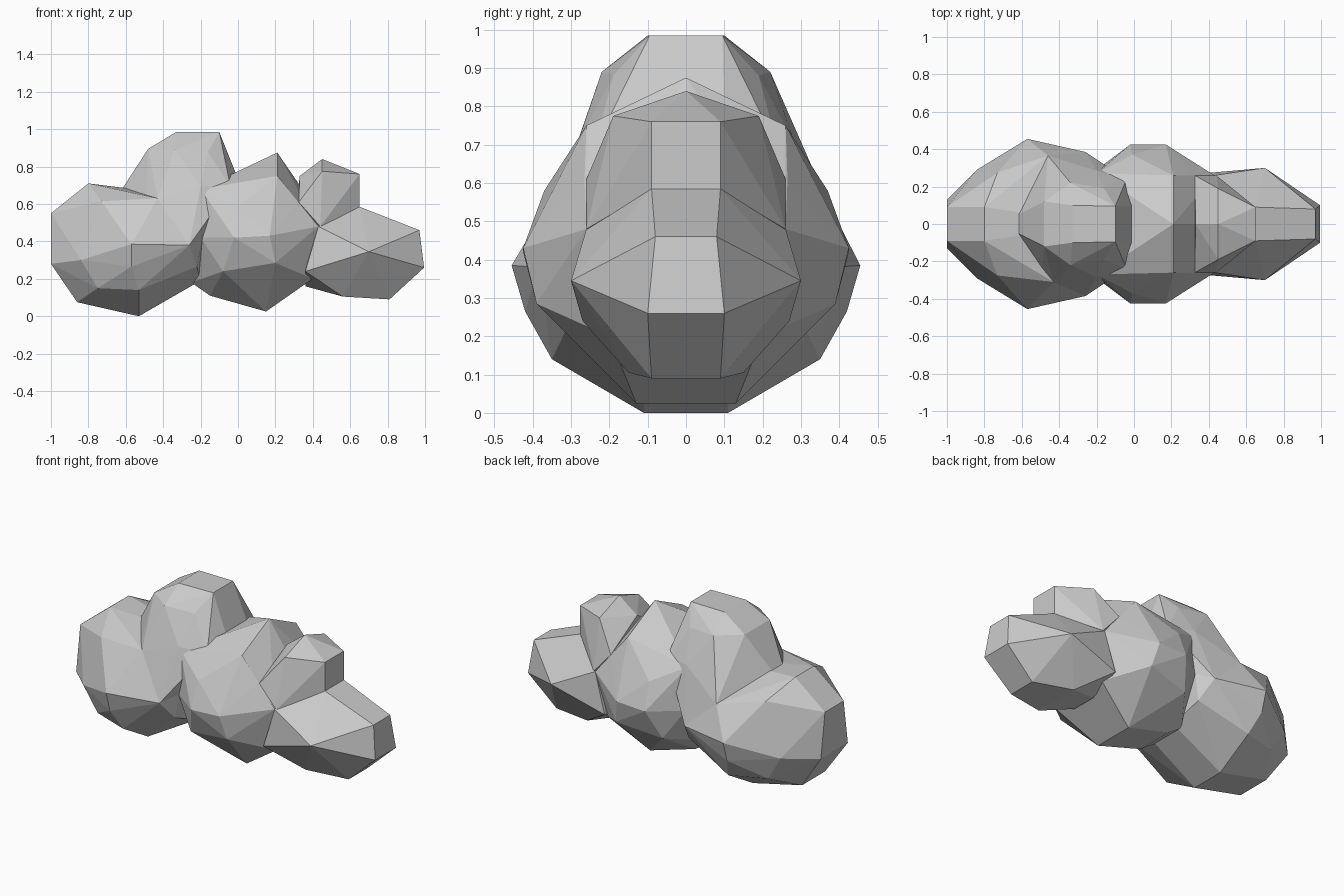
import bpy, bmesh


def lump(name, half, single=()):
    """Faceted lump: convex hull of points mirrored across y = 0, plus one-sided ones."""
    bm = bmesh.new()
    for x, y, z in half:
        for s in ((1, -1) if y else (1,)):
            bm.verts.new((x, y * s, z))
    for p in single:
        bm.verts.new(p)
    res = bmesh.ops.convex_hull(bm, input=bm.verts)
    junk = [g for g in res["geom_interior"] if isinstance(g, bmesh.types.BMVert)]
    bmesh.ops.delete(bm, geom=junk, context='VERTS')
    bmesh.ops.recalc_face_normals(bm, faces=bm.faces)
    me = bpy.data.meshes.new(name)
    bm.to_mesh(me)
    bm.free()
    ob = bpy.data.objects.new(name, me)
    bpy.context.collection.objects.link(ob)
    return ob


# Foot of the crease between body and crown differs front to back
CREASE = [(-.43, -.31, .63), (-.46, .365, .56)]

# Large left lump
body = lump("cloud", [
    (-1.0, .09, .55), (-1.0, .13, .28), (-.86, .11, .075), (-.53, .11, 0),
    (-.80, .09, .71), (-.60, .06, .685), (-.73, .275, .615), (-.84, .29, .30),
    (-.75, .28, .15), (-.57, .455, .385), (-.57, .42, .265), (-.53, .35, .14),
    (-.26, .385, .38), (-.22, .29, .265), (-.20, .10, .19),
    (-.19, .30, .42)], CREASE)

# Tallest lump
crown = lump("crown_lump", [
    (-.62, .05, .68), (-.48, .12, .895), (-.33, .10, .985), (-.10, .095, .985),
    (-.34, .22, .89), (-.16, .19, .88), (-.20, .285, .70), (-.01, .10, .76),
    (-.04, .24, .69), (-.26, .385, .38), (-.19, .30, .42),
    (-.50, .30, .50)], CREASE)

# Middle lump
middle = lump("middle_lump", [
    (-.20, .29, .42), (-.20, .27, .68), (-.03, .25, .70), (-.01, .37, .58),
    (-.02, .425, .42), (.17, .425, .43), (.20, .39, .285), (-.08, .34, .24),
    (.15, .13, .025), (-.15, .12, .11), (-.25, .11, .18), (.0, .10, .76),
    (.21, 0, .875), (.21, .26, .75), (.32, .265, .61), (.33, 0, .70),
    (.43, .26, .48), (.40, .20, .20)])

# Small upper right lump
knob = lump("knob_lump", [
    (.45, 0, .84), (.45, .19, .775), (.65, .09, .76), (.65, .09, .58),
    (.33, 0, .75), (.325, .26, .61), (.44, .26, .48), (.30, .10, .45)])

# Low right lump
tail = lump("tail_lump", [
    (.65, .09, .585), (.97, .08, .46), (.995, .10, .26), (.81, .09, .09),
    (.70, .30, .345), (.56, .15, .105), (.36, .27, .24), (.43, .26, .48),
    (.44, .10, .58), (.36, .08, .16)])

# Merge all lumps into one shell
for part in (crown, middle, knob, tail):
    mod = body.modifiers.new("union", 'BOOLEAN')
    mod.operation = 'UNION'
    mod.solver = 'EXACT'
    mod.object = part
    bpy.context.view_layer.objects.active = body
    bpy.ops.object.modifier_apply(modifier=mod.name)
    bpy.data.objects.remove(part, do_unlink=True)
